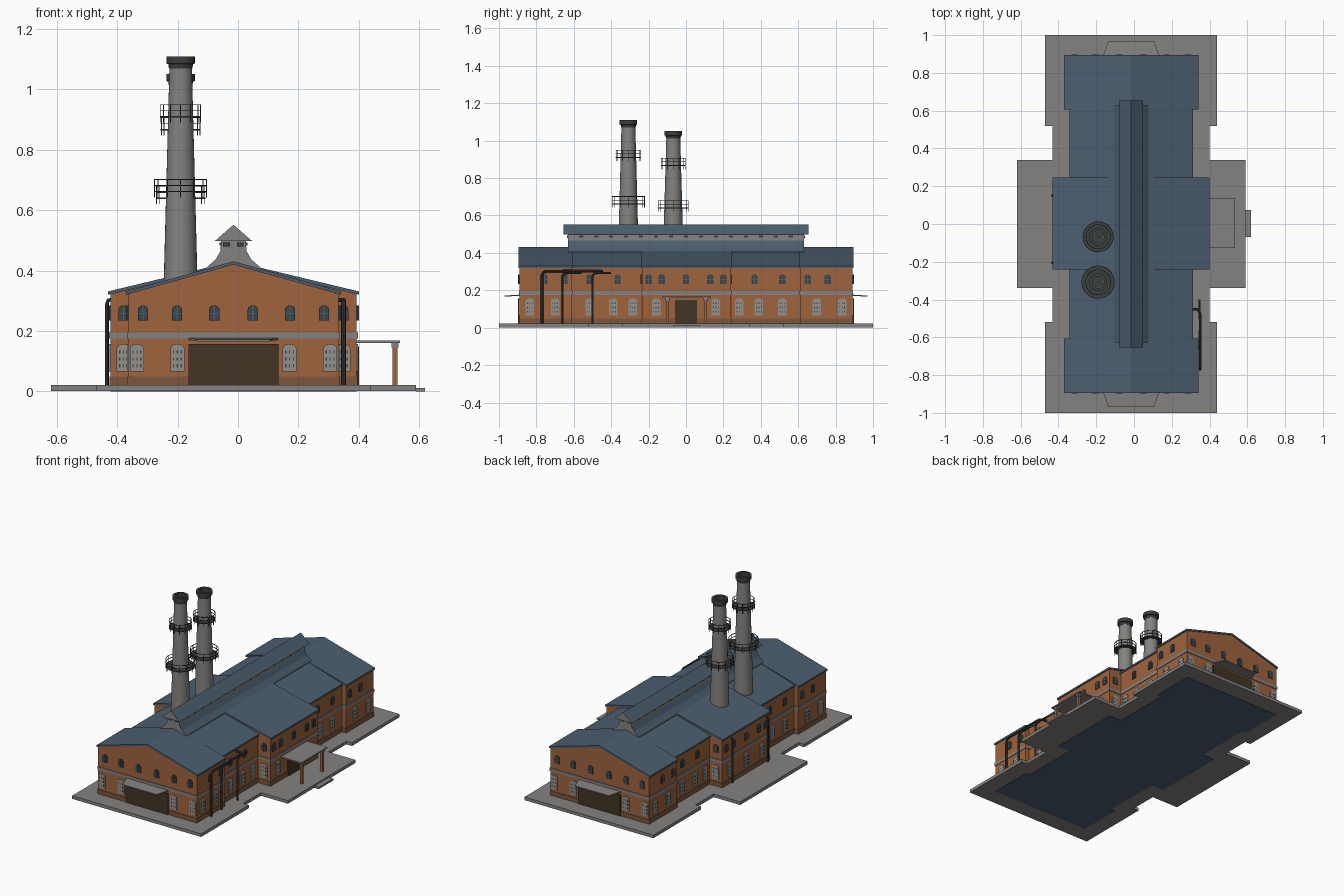
import bpy, bmesh, math
from mathutils import Vector

if "Cube" in bpy.data.objects:
    bpy.data.objects.remove(bpy.data.objects["Cube"])

CX = -0.015  # ridge line of the building


def mat(name, r, g, b):
    m = bpy.data.materials.new(name)
    m.diffuse_color = (r, g, b, 1)
    m.use_nodes = True
    m.node_tree.nodes["Principled BSDF"].inputs["Base Color"].default_value = m.diffuse_color
    return m


BRICK = mat("brick", 0.35, 0.125, 0.047)
PLINTH = mat("dark_brick", 0.20, 0.095, 0.045)
SLATE = mat("slate_blue", 0.072, 0.112, 0.16)
STONE = mat("stone_grey", 0.235, 0.225, 0.215)
SHUTTER = mat("pale_grey", 0.30, 0.285, 0.265)
DOOR = mat("door_brown", 0.055, 0.036, 0.018)
IRON = mat("dark_iron", 0.045, 0.05, 0.047)
GLASS = mat("dark_glass", 0.04, 0.06, 0.07)


def finish(name, bm, *mats):
    bmesh.ops.recalc_face_normals(bm, faces=bm.faces)
    me = bpy.data.meshes.new(name)
    bm.to_mesh(me)
    bm.free()
    for m in mats:
        me.materials.append(m)
    ob = bpy.data.objects.new(name, me)
    bpy.context.collection.objects.link(ob)
    return ob


def prism(bm, pts, vec):
    """Extrude a closed 3D polygon along vec."""
    a = [bm.verts.new(p) for p in pts]
    b = [bm.verts.new(Vector(p) + Vector(vec)) for p in pts]
    n = len(pts)
    fs = [bm.faces.new(a), bm.faces.new(b[::-1])]
    fs += [bm.faces.new((a[i], b[i], b[(i + 1) % n], a[(i + 1) % n])) for i in range(n)]
    return fs


def box(bm, x0, x1, y0, y1, z0, z1):
    prism(bm, [(x0, y0, z0), (x1, y0, z0), (x1, y1, z0), (x0, y1, z0)], (0, 0, z1 - z0))


def along_y(bm, prof, y0, y1):
    return prism(bm, [(CX + x, y0, z) for x, z in prof], (0, y1 - y0, 0))


def lathe(bm, prof, cx, cy, n=28):
    """Closed profile of (r, z) turned round a vertical axis."""
    rings = [[bm.verts.new((cx + r * math.cos(2 * math.pi * i / n),
                            cy + r * math.sin(2 * math.pi * i / n), z)) for i in range(n)] for r, z in prof]
    for j in range(len(rings)):
        p, q = rings[j], rings[(j + 1) % len(rings)]
        for i in range(n):
            k = (i + 1) % n
            bm.faces.new((p[i], p[k], q[k], q[i]))


def smooth(ob):
    bpy.ops.object.select_all(action='DESELECT')
    ob.select_set(True)
    bpy.context.view_layer.objects.active = ob
    bpy.ops.object.shade_smooth_by_angle(angle=math.radians(35))


# Platform and underside
bm = bmesh.new()
for s in (-1, 1):
    box(bm, -0.47, 0.44, *sorted((s * 0.52, s)), 0.002, 0.022)
    box(bm, -0.432, 0.40, *sorted((s * 0.34, s * 0.52)), 0.002, 0.022)
box(bm, -0.62, 0.59, -0.34, 0.34, 0.002, 0.022)
box(bm, 0.59, 0.62, -0.07, 0.075, 0.0, 0.012)
finish("platform", bm, STONE)

# Sections: name, wall half width, y ranges
SECTIONS = [("front_end", 0.348, -0.89, -0.612), ("back_end", 0.348, 0.612, 0.89),
            ("middle", 0.319, -0.62, 0.62), ("centre", 0.408, -0.235, 0.24)]
under, band, plinth = bmesh.new(), bmesh.new(), bmesh.new()
for name, h, y0, y1 in SECTIONS:
    bm = bmesh.new()
    along_y(bm, [(-h, 0.01), (h, 0.01), (h, 0.322), (0, 0.422), (-h, 0.322)], y0, y1)
    finish(name + "_walls", bm, BRICK)
    r = h + 0.008
    bm = bmesh.new()
    along_y(bm, [(-r, 0.32), (-r, 0.331), (0, 0.431), (r, 0.331), (r, 0.32), (0, 0.42)], y0 - 0.005, y1 + 0.005)
    finish(name + "_roof", bm, SLATE)
    box(under, CX - h, CX + h, y0, y1, 0, 0.006)
    for b, z0, z1, e in ((band, 0.176, 0.195, 0.004), (plinth, 0.02, 0.05, 0.003)):
        box(b, CX - h - e, CX + h + e, y0 - e, y1 + e, z0, z1)
finish("underside", under, SLATE)
finish("stone_band", band, STONE)
finish("plinth", plinth, PLINTH)

# Ridge ventilator: flared base, neck and cap roof
bm = bmesh.new()
half = [(0.092, 0.395), (0.092, 0.408), (0.06, 0.436), (0.043, 0.465), (0.041, 0.505)]
along_y(bm, half + [(-x, z) for x, z in reversed(half)], -0.63, 0.63)
along_y(bm, [(-0.062, 0.498), (0.062, 0.498), (0, 0.552)], -0.655, 0.655)
ob = finish("ridge_ventilator", bm, STONE, SLATE)
for p in ob.data.polygons:
    p.material_index = 1 if p.normal.z > 0.3 else 0

# Plates on walls: origin on the face, u = direction along the wall, n = outward normal
panes, shutters, bars, vents = (bmesh.new() for _ in range(4))


def plate(bm, o, u, n, w, z0, z1, t=0.005, arch=0.0):
    pts = [(-w / 2, z0), (w / 2, z0)]
    if arch:
        pts += [(w / 2 * math.cos(a), z1 - arch + arch * math.sin(a))
                for a in (math.pi * k / 6 for k in range(7))]
    else:
        pts += [(w / 2, z1), (-w / 2, z1)]
    o, u, n = Vector(o), Vector(u), Vector(n)
    prism(bm, [o + u * a - n * 0.002 + Vector((0, 0, z)) for a, z in pts], n * (t + 0.002))


def upper(o, u, n):
    plate(panes, o, u, n, 0.034, 0.235, 0.285, arch=0.014)
    plate(bars, o, u, n, 0.004, 0.235, 0.284, 0.007)
    plate(bars, o, u, n, 0.034, 0.256, 0.26, 0.007)


def lower(o, u, n, w=0.046):
    plate(shutters, o, u, n, w, 0.066, 0.157, arch=0.014)
    for k in (-1, 0, 1):
        c = Vector(o) + Vector(u) * (k * w * 0.28)
        for z in (0.08, 0.103, 0.126):
            plate(panes, c, u, n, 0.004, z, z + 0.01, 0.006)


U, V = (1, 0, 0), (0, 1, 0)
for s in (-1, 1):
    n = (0, s, 0)
    for x in (-0.3, -0.187, -0.064, 0.064, 0.187, 0.3):  # gable ends
        upper((CX + x, s * 0.89, 0), U, n)
    for x in (-0.32, -0.186, 0.186, 0.32):
        lower((CX + x, s * 0.89, 0), U, n)
    for x in (-0.364, 0.364):  # shoulders of the centre section
        y = 0.24 if s > 0 else -0.235
        upper((CX + x, y, 0), U, n)
        lower((CX + x, y, 0), U, n)
    for x in (-0.023, 0.023):
        plate(vents, (CX + x, s * 0.63, 0), U, n, 0.022, 0.48, 0.493)
    m = (s, 0, 0)
    for t in (-1, 1):  # long sides
        for y, h in ((0.757, 0.348), (0.65, 0.348), (0.515, 0.319), (0.366, 0.319), (0.2, 0.408), (0.13, 0.408)):
            upper((CX + s * h, t * y, 0), V, m)
        for y, h in ((0.835, 0.348), (0.7, 0.348), (0.515, 0.319), (0.39, 0.319), (0.285, 0.319), (0.16, 0.408)):
            lower((CX + s * h, t * y, 0), V, m)
    upper((CX + s * 0.408, 0, 0), V, m)
    for i in range(15):
        plate(vents, (CX + s * 0.042, -0.56 + i * 0.08, 0), V, m, 0.022, 0.483, 0.493)
lower((CX - 0.408, 0, 0), V, (-1, 0, 0))
finish("upper_window_panes", panes, GLASS)
finish("lower_window_panels", shutters, SHUTTER)
finish("upper_window_bars", bars, SLATE)
finish("ventilator_openings", vents, IRON)

# Gable doors and their canopies
doors, canopies = bmesh.new(), bmesh.new()
for s in (-1, 1):
    plate(doors, (CX, s * 0.89, 0), U, (0, s, 0), 0.298, 0.02, 0.157, 0.008)
    prism(canopies, [(CX + x, s * y, z) for x, y, z in
                     ((-0.15, 0.885, 0.171), (0.15, 0.885, 0.171), (0.12, 0.97, 0.166), (-0.12, 0.97, 0.166))],
          (0, 0, 0.006))
plate(doors, (CX + 0.408, 0, 0), V, (1, 0, 0), 0.12, 0.02, 0.148, 0.008)
finish("doors", doors, DOOR)
# Side porch roof and posts
box(canopies, 0.39, 0.536, -0.128, 0.134, 0.16, 0.168)
finish("canopies", canopies, STONE)
bm = bmesh.new()
for y in (-0.1, 0.105):
    box(bm, 0.512, 0.528, y - 0.008, y + 0.008, 0.02, 0.145)
finish("porch_posts", bm, BRICK)
bm = bmesh.new()
for y in (-0.1, 0.105):
    box(bm, 0.509, 0.531, y - 0.011, y + 0.011, 0.145, 0.161)
finish("porch_post_caps", bm, STONE)

# Chimneys with caps and railed galleries
for name, cy, top, rings in (("front_chimney", -0.308, 1.11, ((0.908, 0.068), (0.66, 0.088))),
                             ("back_chimney", -0.068, 1.052, ((0.865, 0.066), (0.638, 0.082)))):
    x = -0.19
    bm = bmesh.new()
    lathe(bm, [(0.056, 0.36), (0.037, top - 0.03), (0.03, top - 0.03), (0.03, 0.36)], x, cy)
    smooth(finish(name, bm, STONE))
    bm = bmesh.new()
    lathe(bm, [(0.039, top - 0.04), (0.041, top - 0.026), (0.047, top - 0.024), (0.047, top),
               (0.031, top), (0.031, top - 0.03), (0.001, top - 0.03), (0.001, top - 0.04)], x, cy)
    smooth(finish(name + "_cap", bm, IRON))
    bm = bmesh.new()
    for z, r in rings:
        lathe(bm, [(0.035, z), (r, z), (r, z + 0.004), (0.035, z + 0.004)], x, cy)
        for dz in (0.02, 0.04):
            lathe(bm, [(r - 0.003, z + dz), (r, z + dz), (r, z + dz + 0.003), (r - 0.003, z + dz + 0.003)], x, cy)
        for i in range(12):
            a = math.pi * i / 6
            px, py = x + (r - 0.002) * math.cos(a), cy + (r - 0.002) * math.sin(a)
            box(bm, px - 0.0015, px + 0.0015, py - 0.0015, py + 0.0015, z - 0.018, z + 0.042)
    finish(name + "_galleries", bm, IRON)


# Pipes
def pipe(name, pts, r=0.007):
    cu = bpy.data.curves.new(name, 'CURVE')
    cu.dimensions = '3D'
    cu.bevel_depth, cu.bevel_resolution, cu.use_fill_caps = r, 2, True
    sp = cu.splines.new('POLY')
    sp.points.add(len(pts) - 1)
    for p, c in zip(sp.points, pts):
        p.co = (*c, 1)
    tmp = bpy.data.objects.new(name + "_path", cu)
    me = bpy.data.meshes.new_from_object(tmp)
    bpy.data.objects.remove(tmp)
    me.materials.clear()
    me.materials.append(IRON)
    ob = bpy.data.objects.new(name, me)
    bpy.context.collection.objects.link(ob)
    smooth(ob)


pipe("long_pipe", [(0.35, -0.77, 0.02), (0.35, -0.77, 0.28), (0.35, -0.763, 0.295), (0.35, -0.745, 0.303),
                   (0.35, -0.48, 0.303), (0.345, -0.46, 0.303), (0.335, -0.452, 0.303), (0.29, -0.45, 0.303)])
for i, (y, x) in enumerate(((-0.66, 0.347), (-0.5, 0.347))):
    pipe("down_pipe_%d" % i, [(x, y, 0.02), (x, y, 0.275), (x, y + 0.008, 0.288), (x, y + 0.025, 0.292),
                              (x, y + 0.1, 0.292)], 0.006)
for i, y in enumerate((-0.205, 0.15)):
    pipe("left_pipe_%d" % i, [(-0.434, y, 0.02), (-0.434, y, 0.29), (-0.43, y, 0.302), (-0.415, y, 0.305)], 0.006)
